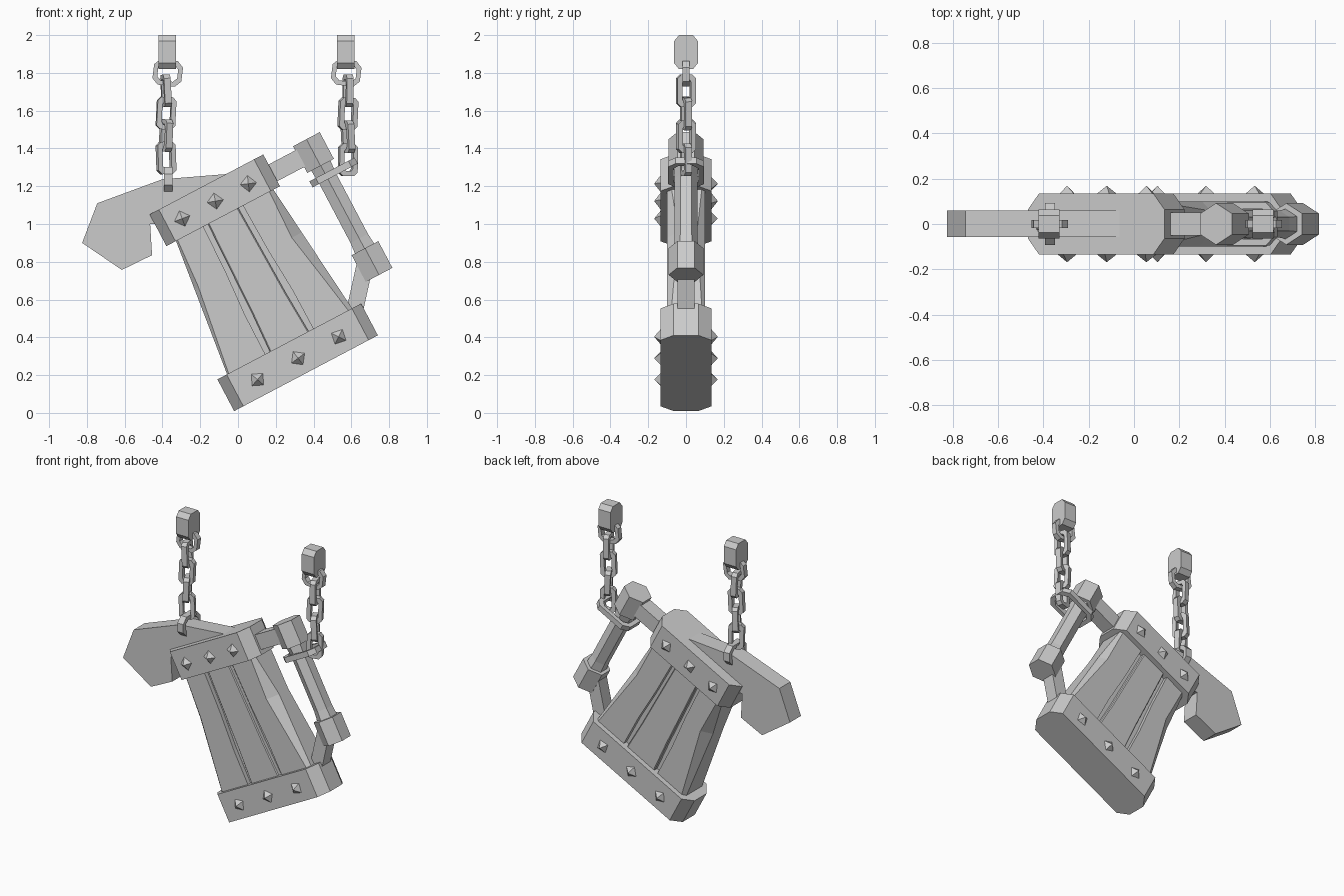
import bpy, bmesh, math, random
from mathutils import Matrix, Vector

random.seed(4)
if "Cube" in bpy.data.objects:
    bpy.data.objects.remove(bpy.data.objects["Cube"])

grey = bpy.data.materials.new("plain_grey")
grey.use_nodes = True
grey.diffuse_color = (0.6, 0.6, 0.6, 1)
grey.node_tree.nodes["Principled BSDF"].inputs["Base Color"].default_value = (0.6, 0.6, 0.6, 1)

WORLD = Matrix.Identity(4)
# Tilted frame of the mug: x across, z from its base to its rim
MUG = Matrix.Translation((0.36, 0, 0.21)) @ Matrix.Rotation(math.radians(-27.8), 4, 'Y')


def loft(name, rings, frame=WORLD, closed=False):
    """Skin a row of equal rings; cap the ends, or join last to first."""
    bm = bmesh.new()
    rows = [[bm.verts.new(frame @ Vector(p)) for p in ring] for ring in rings]
    n = len(rows[0])
    pairs = list(zip(rows, rows[1:]))
    if closed:
        pairs.append((rows[-1], rows[0]))
    else:
        bm.faces.new(rows[0])
        bm.faces.new(rows[-1])
    for a, b in pairs:
        for i in range(n):
            j = (i + 1) % n
            bm.faces.new((a[i], a[j], b[j], b[i]))
    bmesh.ops.recalc_face_normals(bm, faces=bm.faces)
    mesh = bpy.data.meshes.new(name)
    bm.to_mesh(mesh)
    bm.free()
    mesh.materials.append(grey)
    obj = bpy.data.objects.new(name, mesh)
    bpy.context.collection.objects.link(obj)
    return obj


def chamfered(a, b, ca, cb):
    """Rectangle of half sizes a, b with cut corners."""
    return [(a, cb - b), (a, b - cb), (a - ca, b), (ca - a, b),
            (-a, b - cb), (-a, cb - b), (ca - a, -b), (a - ca, -b)]


def hexagon(r):
    return [(r * math.sin(k * math.pi / 3), r * math.cos(k * math.pi / 3)) for k in range(6)]


def column(name, stations):
    """Loft of (height, centre, outline) stations in the mug frame."""
    loft(name, [[(c + x, y, z) for x, y in pts] for z, c, pts in stations], MUG)


def bar(name, start, end, half):
    """Square bar between two points of the mug's middle plane."""
    a, b = Vector((start[0], 0, start[1])), Vector((end[0], 0, end[1]))
    side = (b - a).normalized().cross(Vector((0, 1, 0))) * half
    y = Vector((0, half, 0))
    loft(name, [[p + side + y, p - side + y, p - side - y, p + side - y] for p in (a, b)], MUG)


def link(name, frame, half_w, half_l, thick=0.026, depth=0.036):
    """Chain link: a cut-cornered flat ring in the frame's x-z plane."""
    outer = chamfered(half_w, half_l, half_w * 0.4, half_w * 0.4)
    sx, sz = 1 - thick / half_w, 1 - thick / half_l
    d = depth / 2
    loft(name, [[(x, -d, z), (x, d, z), (x * sx, d, z * sz), (x * sx, -d, z * sz)]
                for x, z in outer], frame, closed=True)


# Bands with their rivets
for name, base, half, spacing in (("lower_band", 0, 0.43, 0.243), ("upper_band", 0.94, 0.34, 0.198)):
    outline = chamfered(half, 0.135, 0.055, 0.07)
    column(name, [(base, 0, outline), (base + 0.19, 0, outline)])
    for side in (-1, 1):
        for k in (-1, 0, 1):
            turn = random.uniform(0, math.pi / 2)
            ring = lambda r, y: [(k * spacing + r * math.cos(turn + q * math.pi / 2), side * y,
                                  base + 0.09 + r * math.sin(turn + q * math.pi / 2)) for q in range(4)]
            loft(name + "_rivet", [ring(0.05, 0.13), ring(0.001, 0.168)], MUG)

# Mug body: recessed core and three planks with hewn edges
core = chamfered(0.2, 0.07, 0.01, 0.01)
column("body_core", [(0.1, 0, core), (1.0, 0, core)])
levels = (0.15, 0.42, 0.67, 0.97)
groove = (0.13, 0.128, 0.112, 0.104)
wobble = (0.012, 0.024, 0.014, 0.014)
chop = (0.02, 0.04, 0.06, 0.02)
middle = [chamfered(g - w, 0.1, 0.006, 0.006) for g, w in zip(groove, wobble)]
column("middle_plank", [(z, 0, pts) for z, pts in zip(levels, middle)])
for name, s in (("left_plank", 1), ("right_plank", -1)):
    stations = []
    for z, g, w, c in zip(levels, groove, wobble, chop):
        out = 0.376 - 0.1 * (z - 0.19)
        if s < 0:
            out -= 0.02 * z
        inner = g + 0.014
        front, back = (c, c * 0.7) if s > 0 else (c * 0.4, c)
        stations.append((z, 0, [(s * x, y) for x, y in (
            (inner, -0.1), (out - front, -0.1), (out, -0.1 + front),
            (out, 0.1 - back), (out - back, 0.1), (inner, 0.1))]))
    column(name, stations)

# Spilling foam slab
foam = [(-0.825, 0.90), (-0.745, 1.11), (-0.40, 1.237), (-0.04, 1.266), (-0.10, 1.15),
        (-0.38, 1.0), (-0.465, 1.0), (-0.455, 0.835), (-0.615, 0.757)]
loft("foam_slab", [[(x, y, z) for x, z in foam] for y in (-0.058, 0.06)])

# Handle
bar("handle_upper_arm", (0.32, 1.02), (0.53, 1.02), 0.05)
bar("handle_lower_arm", (0.38, 0.17), (0.55, 0.37), 0.044)
knob = hexagon(0.092)
column("handle_upper_knob", [(0.935, 0.58, knob), (1.095, 0.58, knob)])
column("handle_lower_knob", [(0.28, 0.585, knob), (0.44, 0.585, knob)])
column("handle_grip", [(0.42, 0.582, hexagon(0.068)), (0.5, 0.582, hexagon(0.06)),
                       (0.86, 0.582, hexagon(0.06)), (0.95, 0.582, hexagon(0.068))])

# Hanging blocks and chains
for name, x, low, count in (("right", -0.375, 1.35, 4), ("left", 0.57, 1.34, 4)):
    block = chamfered(0.063, 0.09, 0.026, 0.032)
    loft(name + "_hanging_block", [[(x + dx, y, 1.91 + z) for y, z in block] for dx in (-0.046, 0.046)])
    ring = Matrix.Translation((x + 0.003, 0, 1.8)) @ Matrix.Rotation(0.12, 4, 'Y')
    link(name + "_top_ring", ring, 0.077, 0.068, 0.024)
    for k in range(count):
        z = 1.705 + (low - 1.705) * k / (count - 1)
        turn = (0.25 if k % 2 else math.pi / 2 + 0.3) + random.uniform(-0.15, 0.15)
        spot = (Matrix.Translation((x + (0.012 if x > 0 else -0.006), 0, z))
                @ Matrix.Rotation(random.uniform(-0.06, 0.06), 4, 'Y') @ Matrix.Rotation(turn, 4, 'Z'))
        link(name + "_chain_link", spot, 0.05, 0.086)

# Links that grip the foam slab and the handle
quarter = Matrix.Rotation(math.pi / 2, 4, 'Z')
link("foam_link", Matrix.Translation((-0.37, 0, 1.235)) @ quarter, 0.092, 0.066, 0.026, 0.044)
flat = Matrix.Translation((0.625, 0, 0.872)) @ quarter @ Matrix.Rotation(math.pi / 2, 4, 'X')
link("handle_link", MUG @ flat, 0.094, 0.135, 0.028, 0.036)
